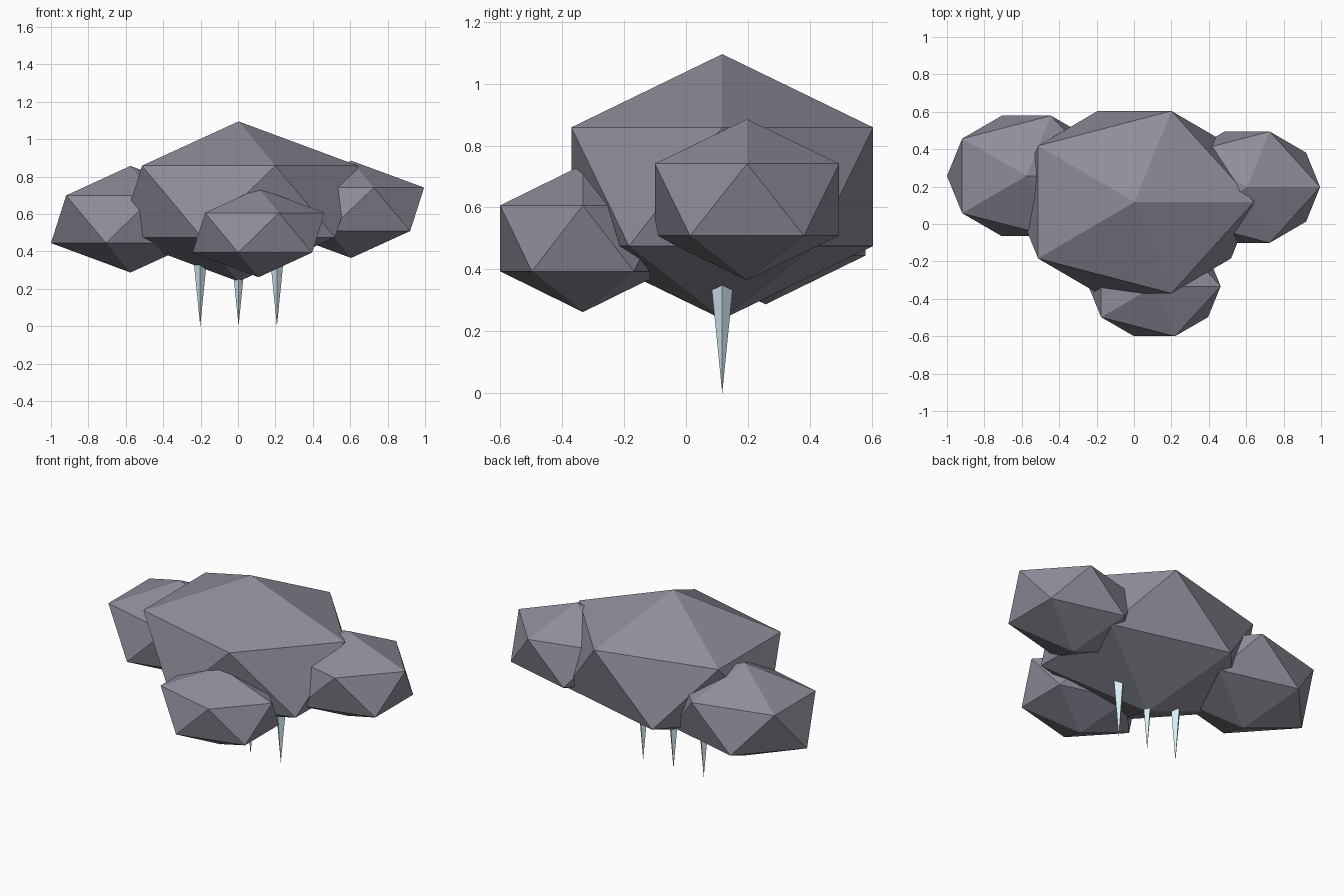
import bpy

if "Cube" in bpy.data.objects:
    bpy.data.objects.remove(bpy.data.objects["Cube"])


def material(name, rgb):
    m = bpy.data.materials.new(name)
    m.diffuse_color = (*rgb, 1)
    m.use_nodes = True
    m.node_tree.nodes["Principled BSDF"].inputs["Base Color"].default_value = m.diffuse_color
    return m


storm_grey = material("storm_grey", (0.27, 0.27, 0.33))
ice_blue = material("ice_blue", (0.68, 0.85, 0.93))


def finish(name, mat):
    ob = bpy.context.object
    ob.name = name
    ob.data.materials.append(mat)
    return ob


# Cloud puffs: stretched twenty-sided balls (name, centre, radii)
puffs = [
    ("cloud_main", (0.003, 0.117, 0.667), (0.713, 0.573, 0.428)),
    ("cloud_puff_left", (-0.575, 0.257, 0.572), (0.475, 0.379, 0.285)),
    ("cloud_puff_right", (0.605, 0.197, 0.625), (0.436, 0.350, 0.260)),
    ("cloud_puff_front", (0.110, -0.333, 0.500), (0.395, 0.314, 0.238)),
]
for name, centre, radii in puffs:
    bpy.ops.mesh.primitive_ico_sphere_add(subdivisions=1, radius=1, location=centre)
    finish(name, storm_grey).scale = radii

# Icicles: four-sided spikes pointing down out of the main puff
length = 0.38
for i, x in enumerate((-0.202, 0.003, 0.208)):
    bpy.ops.mesh.primitive_cone_add(vertices=4, radius1=0, radius2=0.038,
                                    depth=length, location=(x, 0.117, length / 2))
    finish(f"icicle_{i + 1}", ice_blue)
